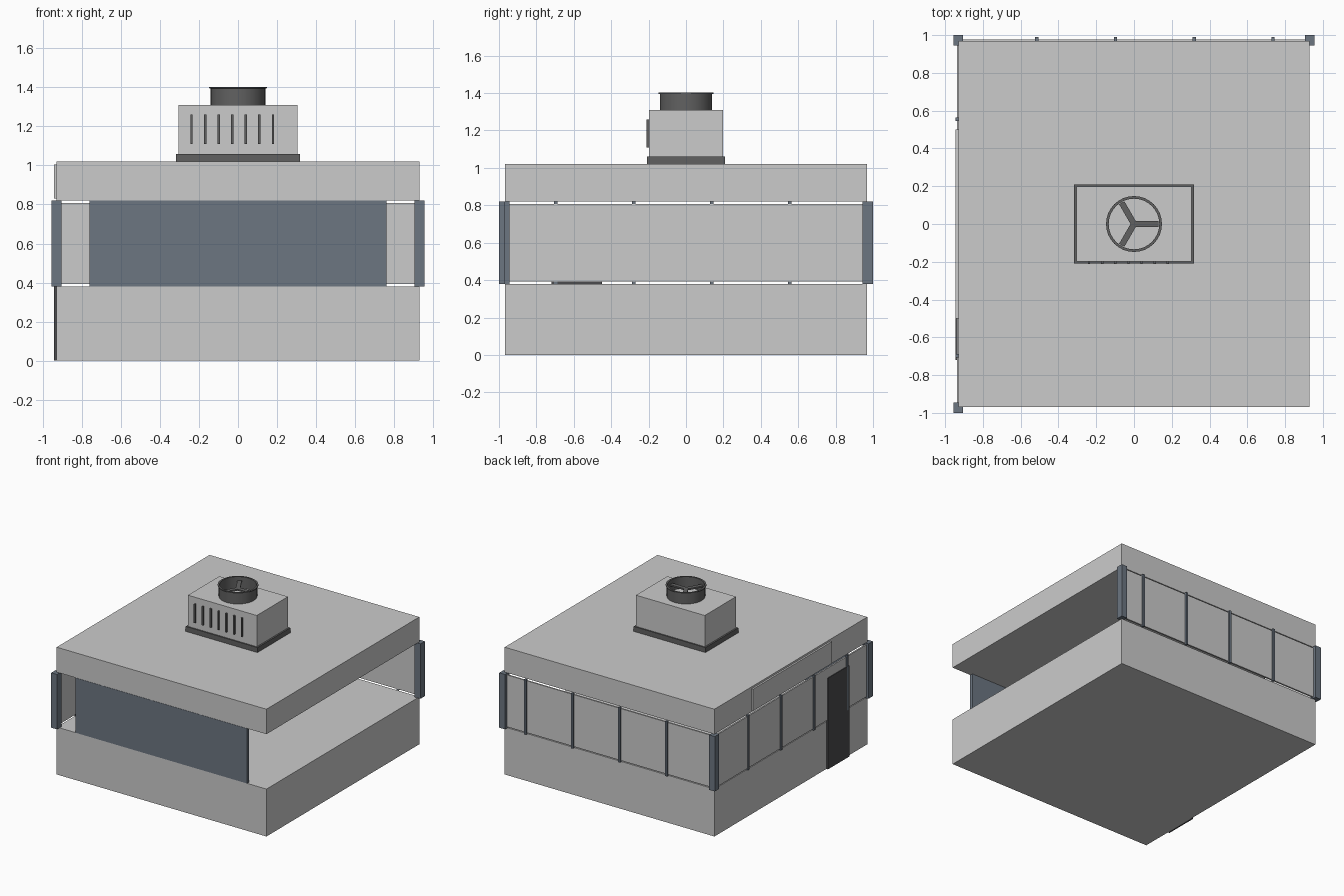
import bpy, bmesh, math

if "Cube" in bpy.data.objects:
    bpy.data.objects.remove(bpy.data.objects["Cube"])

def mat(name, c):
    m = bpy.data.materials.new(name)
    m.diffuse_color = (*c, 1)
    m.use_nodes = True
    m.node_tree.nodes["Principled BSDF"].inputs["Base Color"].default_value = m.diffuse_color
    return m

STEEL = mat("steel_blue", (0.15, 0.18, 0.22))
DARK = mat("dark", (0.07, 0.07, 0.075))
TRIM = mat("trim", (0.12, 0.12, 0.12))

def finish(name, bm, m=None):
    me = bpy.data.meshes.new(name)
    bm.to_mesh(me)
    bm.free()
    ob = bpy.data.objects.new(name, me)
    bpy.context.collection.objects.link(ob)
    if m:
        me.materials.append(m)
    return ob

def box(name, x, y, z, m=None):
    """Box from (min, max) ranges."""
    bm = bmesh.new()
    bmesh.ops.create_cube(bm, size=1)
    for v in bm.verts:
        v.co = [r[0] if c < 0 else r[1] for c, r in zip(v.co, (x, y, z))]
    return finish(name, bm, m)

def lathe(name, profile, steps, m=None):
    """Closed (radius, z) profile spun around z."""
    bm = bmesh.new()
    vs = [bm.verts.new((r, 0, z)) for r, z in profile]
    es = [bm.edges.new((vs[i], vs[(i + 1) % len(vs)])) for i in range(len(vs))]
    bmesh.ops.spin(bm, geom=vs + es, cent=(0, 0, 0), axis=(0, 0, 1),
                   angle=2 * math.pi, steps=steps)
    bmesh.ops.remove_doubles(bm, verts=bm.verts, dist=1e-4)
    bmesh.ops.recalc_face_normals(bm, faces=bm.faces)
    return finish(name, bm, m)

W, D = 0.93, 0.968      # half width and half depth of the building
Z0, Z1 = 0.38, 0.82     # window band

# main masses
box("lower_wall", (-W, W), (-D, D), (0, Z0))
box("roof_slab", (-W, W), (-D, D), (Z1, 1.02))

# front shutter panel
box("front_panel", (-0.76, 0.76), (-0.97, -0.945), (Z0, Z1), STEEL)

# glazing on the back and left; the right side stays open
box("back_glass", (-0.91, 0.91), (0.965, 0.977), (0.392, 0.808))
box("left_glass", (-0.938, -0.926), (-0.95, 0.95), (0.392, 0.808))
for i in range(4):
    x = -0.515 + 0.417 * i
    y = -0.697 + 0.417 * i
    box(f"back_mullion_{i}", (x - .009, x + .009), (0.97, 0.99), (Z0, Z1), STEEL)
    box(f"left_mullion_{i}", (-0.946, -0.927), (y - .009, y + .009), (Z0, Z1), STEEL)

# corner posts (none at the front right)
for i, (sx, sy) in enumerate([(-1, 1), (1, 1), (-1, -1)]):
    box(f"corner_post_{i}", sorted((sx * .905, sx * .956)),
        sorted((sy * .945, sy)), (Z0, Z1), STEEL)

# door and fascia board on the left side
box("door", (-0.944, -0.928), (-0.72, -0.45), (0, 0.73), DARK)
box("fascia_board", (-0.944, -0.928), (-0.5, 0.5), (0.83, 1.005))

# rooftop ventilation unit
box("vent_curb", (-0.318, 0.318), (-0.208, 0.208), (1.02, 1.06), TRIM)
box("vent_body", (-0.305, 0.305), (-0.198, 0.198), (1.06, 1.31))
for i in range(7):
    x = -0.238 + 0.0695 * i
    box(f"vent_louver_{i}", (x - .006, x + .006), (-0.212, -0.195), (1.11, 1.26), TRIM)

# fan shroud with rolled lip
shroud = lathe("fan_shroud", [(.14, 1.305), (.14, 1.394), (.148, 1.396), (.148, 1.402),
                              (.134, 1.402), (.134, 1.305)], 32, TRIM)
shroud.select_set(True)
bpy.context.view_layer.objects.active = shroud
bpy.ops.object.shade_smooth_by_angle(angle=math.radians(30))

# three fan blades
for i in range(3):
    b = box(f"fan_blade_{i}", (0, 0.13), (-.016, .016), (1.36, 1.372), TRIM)
    b.rotation_euler.z = i * 2 * math.pi / 3
